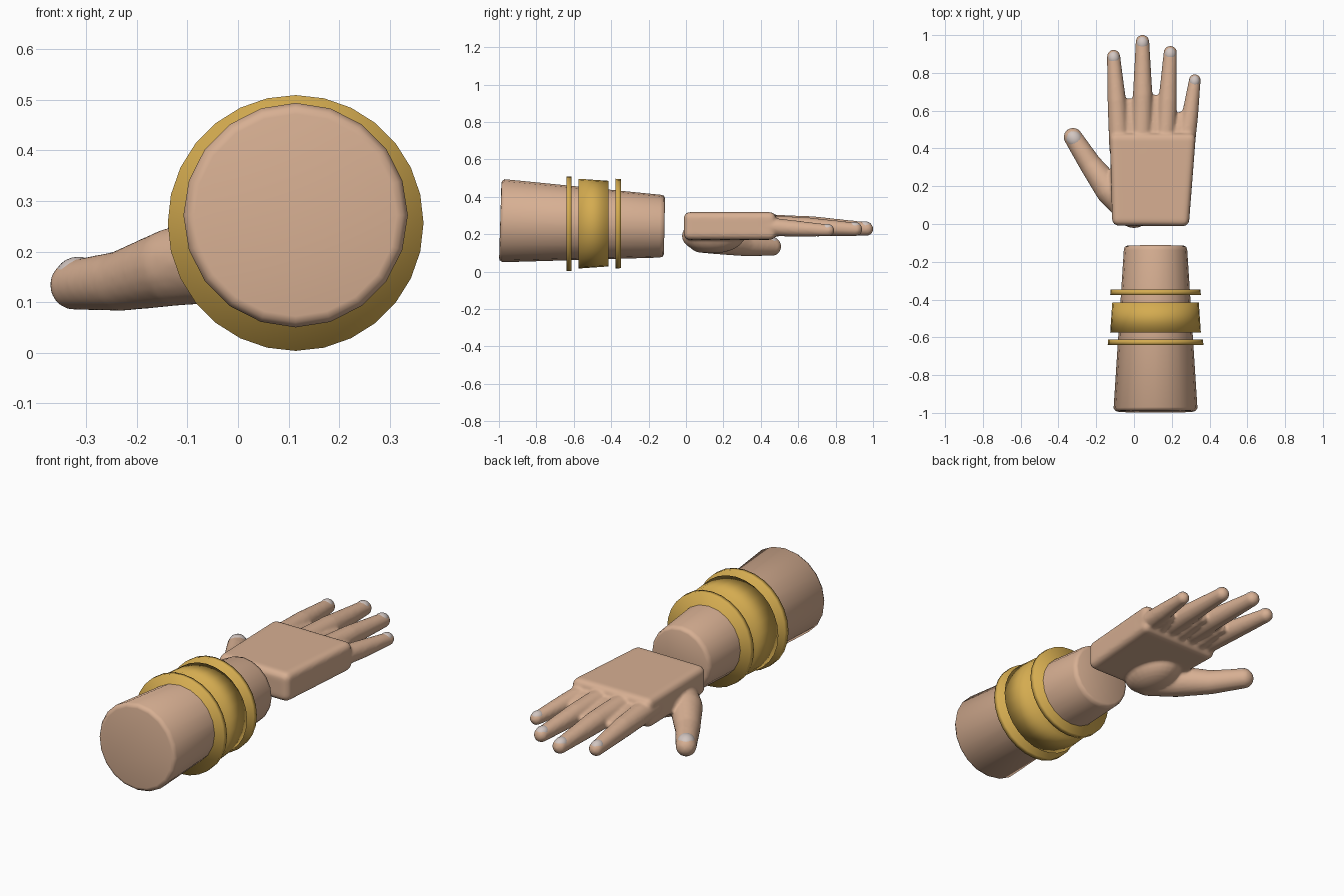
import bpy, bmesh, math
from mathutils import Vector, Matrix

if "Cube" in bpy.data.objects:
    bpy.data.objects.remove(bpy.data.objects["Cube"])


def material(name, rgb):
    m = bpy.data.materials.new(name)
    m.diffuse_color = (*rgb, 1)
    m.use_nodes = True
    m.node_tree.nodes["Principled BSDF"].inputs["Base Color"].default_value = m.diffuse_color
    return m


SKIN = material("skin", (0.68, 0.43, 0.29))
GOLD = material("gold", (0.66, 0.41, 0.08))
NAIL = material("nail", (0.64, 0.56, 0.53))


def finish(name, bm, mat, smooth=True):
    bmesh.ops.recalc_face_normals(bm, faces=bm.faces)
    me = bpy.data.meshes.new(name)
    bm.to_mesh(me)
    bm.free()
    me.materials.append(mat)
    for p in me.polygons:
        p.use_smooth = smooth
    ob = bpy.data.objects.new(name, me)
    bpy.context.collection.objects.link(ob)
    return ob


def loft(name, rings, sides, mat):
    """Closed round body along y; rings hold (y, centre z, radius, lean)."""
    bm = bmesh.new()
    loops = []
    for y, z, r, lean in rings:
        loop = []
        for i in range(sides):
            a = math.tau * i / sides
            loop.append(bm.verts.new((0.114 + r * math.sin(a),
                                      y + lean * math.cos(a),
                                      z + r * math.cos(a))))
        loops.append(loop)
    for a, b in zip(loops, loops[1:]):
        for i in range(sides):
            j = (i + 1) % sides
            bm.faces.new((a[i], a[j], b[j], b[i]))
    bm.faces.new(loops[0])
    bm.faces.new(loops[-1])
    return finish(name, bm, mat)


# Forearm with softened ends
loft("forearm", [(-0.993, 0.272, 0.200, 0.006), (-0.990, 0.272, 0.212, 0.006),
                 (-0.975, 0.272, 0.222, 0.006), (-0.140, 0.243, 0.168, 0.003),
                 (-0.121, 0.243, 0.163, 0.003), (-0.115, 0.243, 0.150, 0.003)],
     20, SKIN)

# Bracelets: a wide cuff between two thin bangles
for name, y0, y1, r0, r1 in (("elbow_bangle", -0.640, -0.612, 0.253, 0.252),
                             ("cuff", -0.575, -0.415, 0.240, 0.229),
                             ("wrist_bangle", -0.376, -0.348, 0.240, 0.238)):
    loft(name, [(y0, 0.2565, r0, 0), (y1, 0.2565, r1, 0)], 28, GOLD)

# Hand: overlapping volumes fused into one skin
hand = bmesh.new()


def blob(bm, centre, radii, rot=Matrix.Identity(4), seg=16):
    bmesh.ops.create_uvsphere(
        bm, u_segments=seg, v_segments=seg // 2 + 2, radius=1,
        matrix=Matrix.Translation(centre) @ rot @ Matrix.Diagonal((*radii, 1)))


def limb(points, step=0.012):
    """Tapering round limb through (x, y, z, radius) points."""
    for p, q in zip(points, points[1:]):
        p, q = Vector(p), Vector(q)
        n = max(1, int((q - p).xyz.length / step))
        for i in range(n + 1):
            c = p.lerp(q, i / n)
            blob(hand, c.xyz, (c.w,) * 3)


# Palm slab
palm = bmesh.new()
outline = [(-0.115, -0.008), (0.290, -0.012), (0.328, 0.48), (-0.128, 0.48)]
low = [palm.verts.new((x, y, 0.170)) for x, y in outline]
high = [palm.verts.new((x, y, 0.318)) for x, y in outline]
palm.faces.new(low)
palm.faces.new(high)
for i in range(4):
    j = (i + 1) % 4
    palm.faces.new((low[i], low[j], high[j], high[i]))
bmesh.ops.recalc_face_normals(palm, faces=palm.faces)
bmesh.ops.bevel(palm, geom=palm.edges[:], offset=0.032, segments=4,
                profile=0.5, affect='EDGES')
tmp = bpy.data.meshes.new("palm_block")
palm.to_mesh(tmp)
palm.free()
hand.from_mesh(tmp)
bpy.data.meshes.remove(tmp)

# Fingers, thumb and thumb mound
fingers = {
    "index": [(-0.076, 0.40, 0.248, 0.056), (-0.091, 0.65, 0.240, 0.050),
              (-0.108, 0.887, 0.226, 0.036)],
    "middle": [(0.040, 0.40, 0.250, 0.058), (0.046, 0.68, 0.243, 0.053),
               (0.045, 0.965, 0.228, 0.037)],
    "ring": [(0.165, 0.40, 0.248, 0.056), (0.178, 0.65, 0.240, 0.050),
             (0.192, 0.908, 0.226, 0.036)],
    "little": [(0.270, 0.40, 0.243, 0.052), (0.297, 0.58, 0.230, 0.044),
               (0.322, 0.762, 0.220, 0.032)],
}
for path in fingers.values():
    limb(path)
thumb = [(-0.02, 0.085, 0.185, 0.085), (-0.125, 0.175, 0.170, 0.078),
         (-0.230, 0.315, 0.142, 0.060), (-0.323, 0.460, 0.134, 0.050)]
limb(thumb)
blob(hand, (0.0, 0.145, 0.190), (0.115, 0.168, 0.092), seg=24)

# Webs between the fingers and at the thumb
for x0, x1, y in ((-0.022, -0.024, 0.67), (0.105, 0.113, 0.69), (0.225, 0.250, 0.60)):
    limb([(x0, 0.45, 0.236, 0.052), (x1, y - 0.03, 0.228, 0.026)])
limb([(-0.10, 0.20, 0.205, 0.045), (-0.095, 0.26, 0.215, 0.035)])

hand_ob = finish("hand", hand, SKIN)
fuse = hand_ob.modifiers.new("fuse", 'REMESH')
fuse.mode = 'VOXEL'
fuse.voxel_size = 0.008
fuse.use_smooth_shade = True
soft = hand_ob.modifiers.new("soften", 'SMOOTH')
soft.factor = 0.5
soft.iterations = 5

# Nails: shallow shells rising just above each fingertip
for name, path in {**fingers, "thumb": thumb}.items():
    a, b = Vector(path[-2]), Vector(path[-1])
    d = (b - a).xyz.normalized()
    rot = d.to_track_quat('Y', 'Z').to_matrix().to_4x4()
    up = rot.to_3x3() @ Vector((0, 0, 1))
    r = b.w
    bm = bmesh.new()
    blob(bm, b.xyz - d * r * 0.25 + up * r * 0.30,
         (r * 0.86, r * 1.05, r * 0.80), rot, 20)
    finish(name + "_nail", bm, NAIL)
